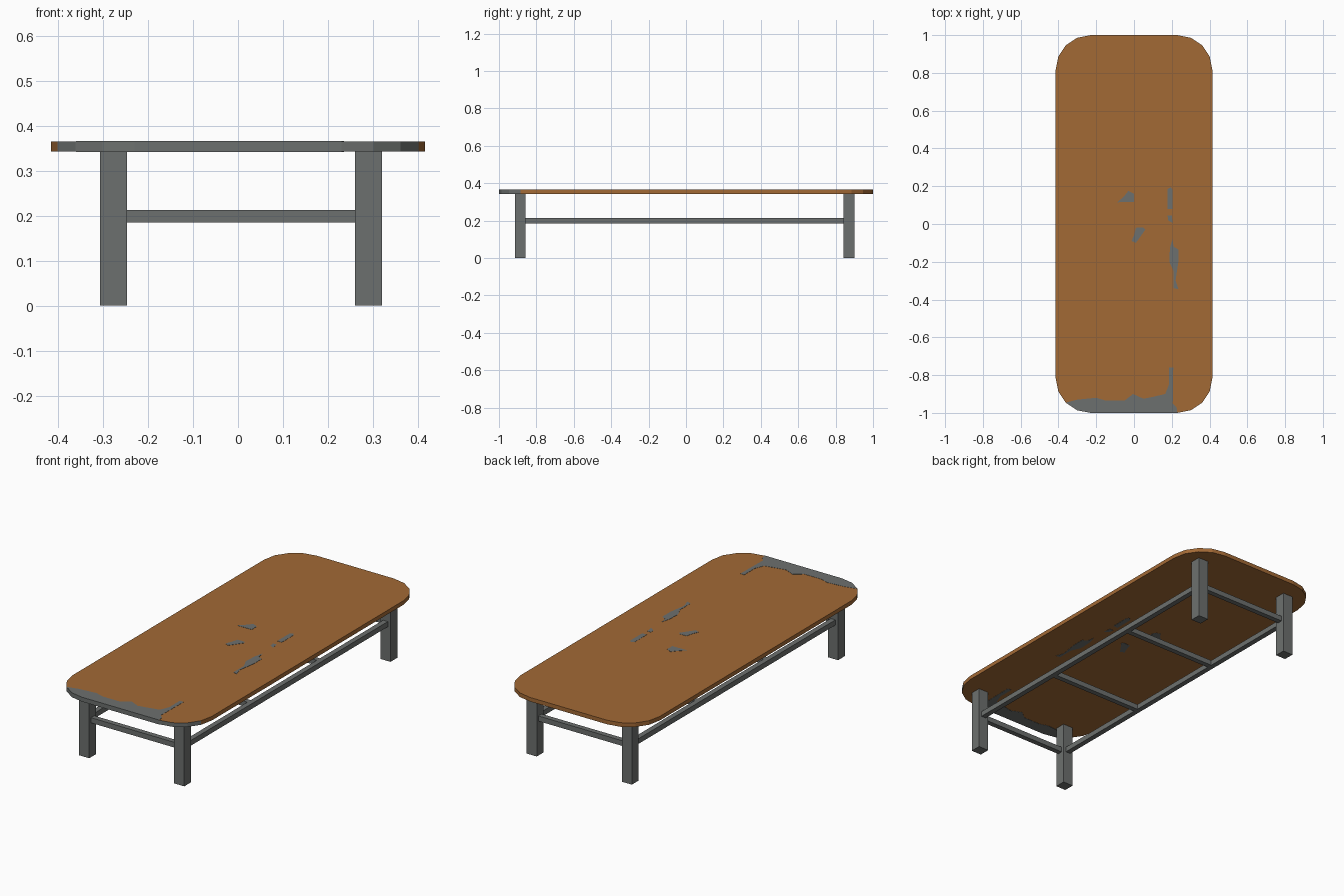
import bpy, bmesh, math

if "Cube" in bpy.data.objects:
    bpy.data.objects.remove(bpy.data.objects["Cube"])


def material(name, rgb):
    m = bpy.data.materials.new(name)
    m.diffuse_color = (*rgb, 1)
    m.use_nodes = True
    m.node_tree.nodes["Principled BSDF"].inputs["Base Color"].default_value = m.diffuse_color
    return m


WOOD = material("orange brown wood", (0.365, 0.143, 0.036))
GREY = material("worn grey", (0.152, 0.163, 0.158))


def finish(name, bm, *mats):
    bmesh.ops.recalc_face_normals(bm, faces=bm.faces)
    me = bpy.data.meshes.new(name)
    bm.to_mesh(me)
    bm.free()
    for m in mats:
        me.materials.append(m)
    ob = bpy.data.objects.new(name, me)
    bpy.context.collection.objects.link(ob)
    return ob


def prism(name, outline, z0, z1, *mats):
    bm = bmesh.new()
    f = bm.faces.new([bm.verts.new((x, y, z0)) for x, y in outline])
    r = bmesh.ops.extrude_face_region(bm, geom=[f])
    verts = [v for v in r["geom"] if isinstance(v, bmesh.types.BMVert)]
    bmesh.ops.translate(bm, verts=verts, vec=(0, 0, z1 - z0))
    return finish(name, bm, *mats)


def box(name, x0, x1, y0, y1, z0, z1):
    prism(name, [(x0, y0), (x1, y0), (x1, y1), (x0, y1)], z0, z1, GREY)


# Table top: rounded rectangle with four facets per corner
Z0, Z1, R = 0.343, 0.365, 0.185
outline = []
for i, (sx, sy) in enumerate([(1, 1), (-1, 1), (-1, -1), (1, -1)]):
    for k in range(5):
        a = math.radians(90 * i + 22.5 * k)
        outline.append((sx * (0.415 - R) + R * math.cos(a),
                        sy * (1 - R) + R * math.sin(a)))
top = prism("table_top", outline, Z0, Z1, WOOD, GREY)
for p in top.data.polygons:  # front rim has lost its colour
    if p.normal.y < -0.3:
        p.material_index = 1

# Worn patches, showing on the top and the underside
patches = {
    "front_edge": [(-0.36, -0.945), (-0.301, -0.986), (-0.23, -1), (0.23, -1),
                   (0.225, -0.97), (0.205, -0.95), (0.208, -0.76), (0.185, -0.76),
                   (0.185, -0.85), (0.165, -0.9), (0.1, -0.915), (0.05, -0.925),
                   (-0.005, -0.9), (-0.05, -0.935), (-0.15, -0.935),
                   (-0.2, -0.92), (-0.3, -0.93)],
    "middle_back": [(-0.087, 0.115), (0, 0.117), (0, 0.16), (-0.03, 0.175), (-0.05, 0.15)],
    "middle_front": [(-0.013, -0.09), (0.01, -0.1), (0.06, -0.03), (0.05, -0.018),
                     (0.01, -0.02), (0, -0.06)],
    "side_back": [(0.178, 0.08), (0.205, 0.08), (0.205, 0.18), (0.195, 0.195), (0.178, 0.185)],
    "side_small": [(0.18, 0.02), (0.205, 0.005), (0.2, 0.045), (0.178, 0.045)],
    "side_front": [(0.203, -0.08), (0.19, -0.13), (0.187, -0.2), (0.21, -0.25),
                   (0.21, -0.34), (0.235, -0.345), (0.22, -0.3), (0.235, -0.2),
                   (0.235, -0.135), (0.21, -0.12)],
}
for name, pts in patches.items():
    prism("worn_patch_top_" + name, pts, Z1 - 0.001, Z1 + 0.001, GREY)
    prism("worn_patch_under_" + name, pts, Z0 - 0.001, Z0 + 0.001, GREY)

# Legs
XS = {"left": (-0.307, -0.247), "right": (0.26, 0.32)}
YS = {"front": (-0.915, -0.857), "back": (0.842, 0.9)}
for xn, x in XS.items():
    for yn, y in YS.items():
        box(f"{yn}_{xn}_leg", *x, *y, 0, Z0)

# Rails between the legs
H, RZ = 0.014, (0.185, 0.213)
for xn, (a, b) in XS.items():
    c = (a + b) / 2
    box(f"{xn}_long_rail", c - H, c + H, -0.857, 0.842, *RZ)
for yn, (a, b) in YS.items():
    c = (a + b) / 2
    box(f"{yn}_end_rail", -0.247, 0.26, c - H, c + H, *RZ)

# Cross bars joining the long rails
for yn, c in (("front", -0.3), ("back", 0.29)):
    box(f"{yn}_cross_bar", -0.263, 0.276, c - H, c + H, *RZ)
